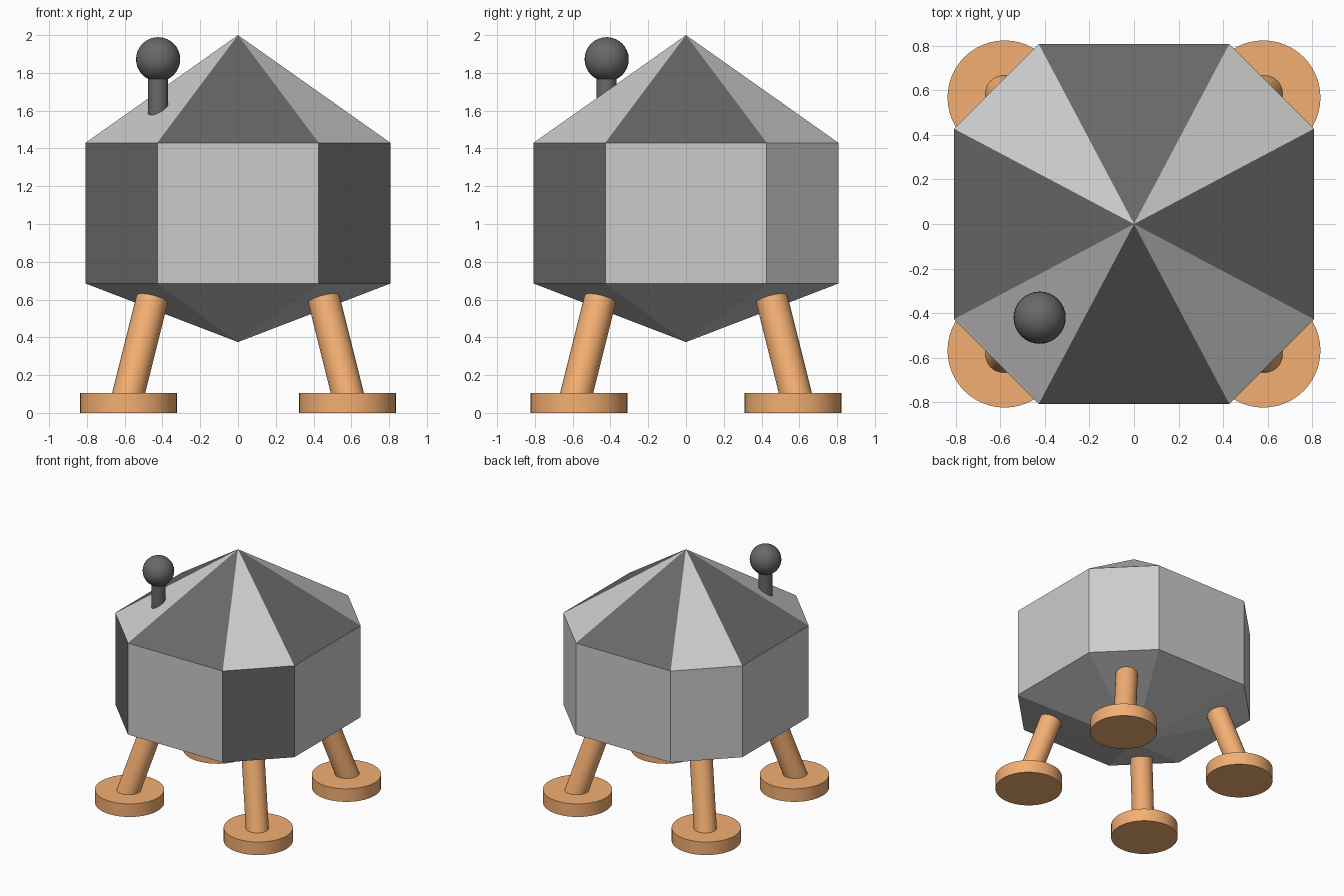
import bpy, bmesh
from mathutils import Vector

if "Cube" in bpy.data.objects:
    bpy.data.objects.remove(bpy.data.objects["Cube"])


def material(name, rgb):
    m = bpy.data.materials.new(name)
    m.diffuse_color = (*rgb, 1)
    m.use_nodes = True
    m.node_tree.nodes["Principled BSDF"].inputs["Base Color"].default_value = m.diffuse_color
    return m


light = material("light_grey", (0.6, 0.6, 0.6))
dark = material("dark_grey", (0.14, 0.14, 0.14))
orange = material("orange", (0.9, 0.43, 0.17))


def finish(name, mat):
    ob = bpy.context.object
    ob.name = name
    ob.data.materials.append(mat)
    bpy.ops.object.shade_smooth_by_angle()
    return ob


def rod(name, a, b, radius, mat):
    a, b = Vector(a), Vector(b)
    bpy.ops.mesh.primitive_cylinder_add(
        vertices=48, radius=radius, depth=(b - a).length, location=(a + b) / 2,
        rotation=(b - a).to_track_quat('Z', 'Y').to_euler())
    return finish(name, mat)


# Cabin: uneven octagonal prism with pointed roof and pointed underside
A, B = 0.427, 0.807
outline = [(-A, -B), (A, -B), (B, -A), (B, A), (A, B), (-A, B), (-B, A), (-B, -A)]
bm = bmesh.new()
low = [bm.verts.new((x, y, 0.685)) for x, y in outline]
high = [bm.verts.new((x, y, 1.43)) for x, y in outline]
base = bm.verts.new((0, 0, 0.375))
apex = bm.verts.new((0, 0, 2.0))
for i in range(8):
    j = (i + 1) % 8
    wall = bm.faces.new((low[i], low[j], high[j], high[i]))
    roof = bm.faces.new((high[i], high[j], apex))
    bm.faces.new((low[j], low[i], base))
    # Dark front corner walls, alternating dark roof panels
    wall.material_index = int(i in (1, 7))
    roof.material_index = int(i % 2 == 0)
mesh = bpy.data.meshes.new("cabin")
bm.to_mesh(mesh)
bm.free()
mesh.materials.append(light)
mesh.materials.append(dark)
bpy.context.collection.objects.link(bpy.data.objects.new("cabin", mesh))

# Four splayed legs with round foot pads
for sy, end in ((-1, "front"), (1, "back")):
    for sx, side in ((-1, "left"), (1, "right")):
        rod(f"{end}_{side}_foot", (sx * 0.58, sy * 0.567, 0),
            (sx * 0.58, sy * 0.567, 0.106), 0.256, orange)
        rod(f"{end}_{side}_leg", (sx * 0.59, sy * 0.59, 0.06),
            (sx * 0.445, sy * 0.445, 0.64), 0.085, orange)

# Antenna: mast and ball on the front left roof panel
rod("antenna_mast", (-0.423, -0.42, 1.5), (-0.423, -0.42, 1.85), 0.053, dark)
bpy.ops.mesh.primitive_uv_sphere_add(segments=32, ring_count=16, radius=0.117,
                                     location=(-0.423, -0.42, 1.872))
finish("antenna_ball", dark)
